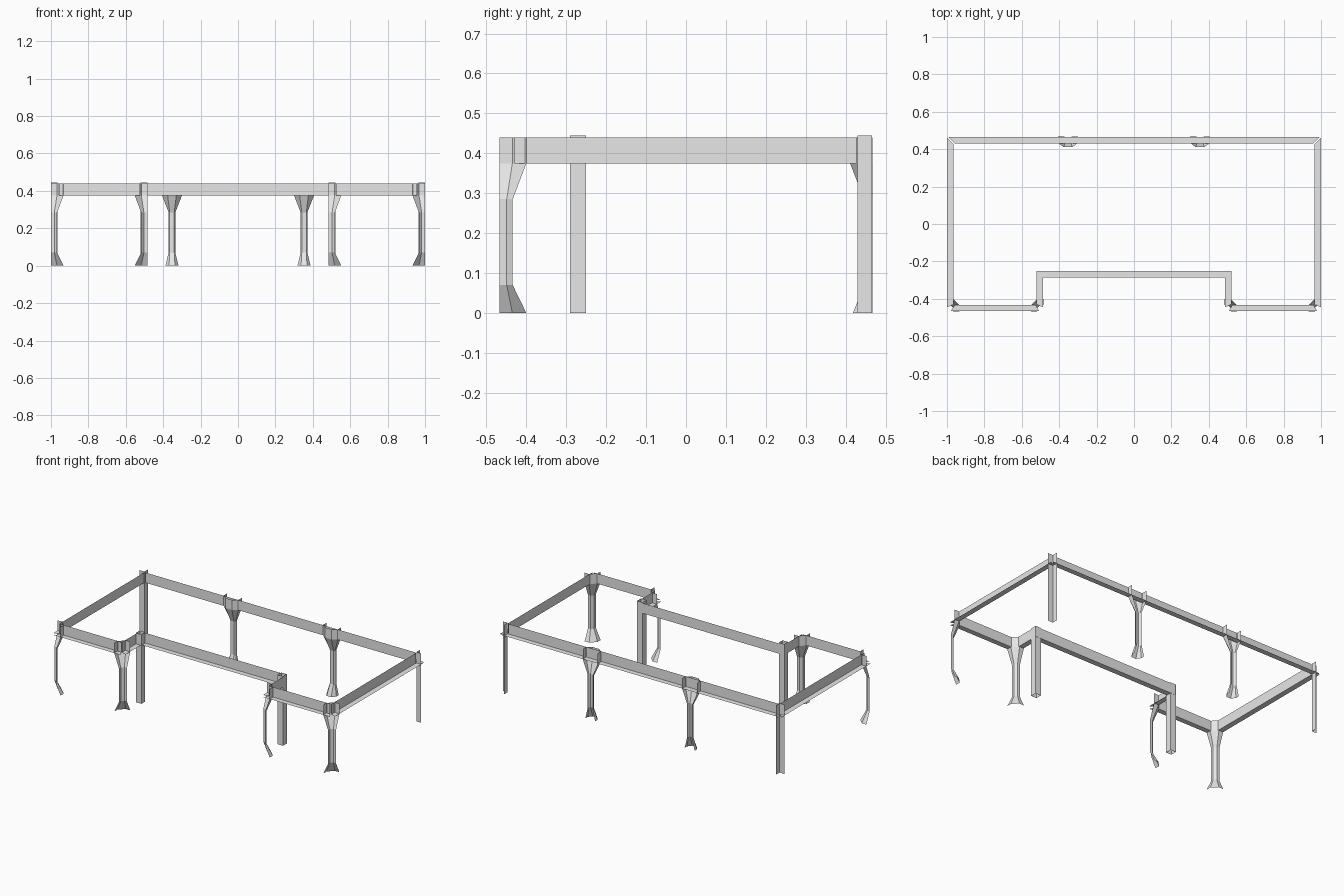
import bpy
import bmesh
from mathutils import Vector

if "Cube" in bpy.data.objects:
    bpy.data.objects.remove(bpy.data.objects["Cube"])

# one flat colour
grey = bpy.data.materials.new("light_grey")
grey.diffuse_color = (0.8, 0.8, 0.8, 1)
grey.use_nodes = True
grey.node_tree.nodes["Principled BSDF"].inputs["Base Color"].default_value = grey.diffuse_color


def loft(name, rings, inward, closed=False):
    """Skin open (or closed) cross-sections; faces look along 'inward'."""
    bm = bmesh.new()
    rows = [[bm.verts.new(p) for p in ring] for ring in rings]
    n = len(rings[0])
    for a, b in zip(rows, rows[1:]):
        for i in range(n if closed else n - 1):
            j = (i + 1) % n
            bm.faces.new((a[i], a[j], b[j], b[i]))
    bm.normal_update()
    if closed:
        bmesh.ops.recalc_face_normals(bm, faces=bm.faces)
    else:
        total = sum((f.normal * f.calc_area() for f in bm.faces), Vector())
        if total.dot(Vector(inward)) < 0:
            bmesh.ops.reverse_faces(bm, faces=bm.faces)
    mesh = bpy.data.meshes.new(name)
    bm.to_mesh(mesh)
    bm.free()
    mesh.materials.append(grey)
    obj = bpy.data.objects.new(name, mesh)
    bpy.context.collection.objects.link(obj)
    return obj


Z0, Z1 = 0.375, 0.44     # beam bottom and top
TOP = 0.445              # square post top


def beam(name, outer, inner, inward):
    """L-section beam: flange from outer edge to inner edge, then upright web."""
    rings = [[(*o, Z0), (*i, Z0), (*i, Z1)] for o, i in zip(outer, inner)]
    loft(name, rings, inward)


# long beams, with mitred ends
beam("back_beam", [(-0.995, 0.466), (0.995, 0.466)],
     [(-0.96, 0.431), (0.96, 0.431)], (0, -1, 0))
beam("recess_beam", [(-0.485, -0.285), (0.485, -0.285)],
     [(-0.52, -0.25), (0.52, -0.25)], (0, 1, 0))

for s, side in ((-1, "left"), (1, "right")):
    # beams of each side
    beam(side + "_end_beam", [(s, -0.445), (s, 0.46)],
         [(s * 0.965, -0.43), (s * 0.965, 0.427)], (-s, 0, 0))
    beam(side + "_front_beam", [(s * 0.98, -0.466), (s * 0.508, -0.466)],
         [(s * 0.958, -0.433), (s * 0.525, -0.433)], (0, 1, 0))
    beam(side + "_recess_side_beam", [(s * 0.487, -0.445), (s * 0.487, -0.285)],
         [(s * 0.521, -0.43), (s * 0.521, -0.25)], (s, 0, 0))

    # angle-section posts at the back corners
    loft(side + "_back_corner_post",
         [[(s, 0.43, z), (s * 0.965, 0.43, z), (s * 0.965, 0.466, z)]
          for z in (0, TOP)], (-s, -1, 0))

    # square posts in the recess corners, open at both ends
    loft(side + "_recess_post",
         [[(s * x, y, z) for x, y in ((0.483, -0.29), (0.522, -0.29),
                                      (0.522, -0.251), (0.483, -0.251))]
          for z in (0, TOP)], (0, 0, 1), closed=True)

    # flared corner posts, open on the outer side
    for cx, d, place in ((1.0, -1, "outer"), (0.485, 1, "inner")):
        rings = []
        for z, reach, core in ((0, 0.067, 0.032), (0.07, 0.033, 0.018),
                               (0.285, 0.033, 0.018), (Z0, 0.067, 0.032),
                               (Z1, 0.067, 0.032)):
            section = ((0, reach), (core, reach), (reach, core), (reach, 0))
            rings.append([(s * (cx + d * u), -0.467 + v, z) for u, v in section])
        loft(f"{side}_{place}_front_post", rings, (s * d, 1, 0))

    # flared half posts against the back beam
    rings = []
    for z, half, mid, core, face in ((0, 0.035, 0.443, 0.016, 0.418),
                                     (0.07, 0.018, 0.455, 0.012, 0.446),
                                     (0.285, 0.018, 0.455, 0.012, 0.446),
                                     (Z0, 0.053, 0.433, 0.023, 0.411),
                                     (Z1, 0.053, 0.433, 0.023, 0.411)):
        section = ((-half, 0.467), (-half, mid), (-core, face),
                   (core, face), (half, mid), (half, 0.467))
        rings.append([(s * 0.353 + u, y, z) for u, y in section])
    loft(side + "_back_middle_post", rings, (0, -1, 0))
